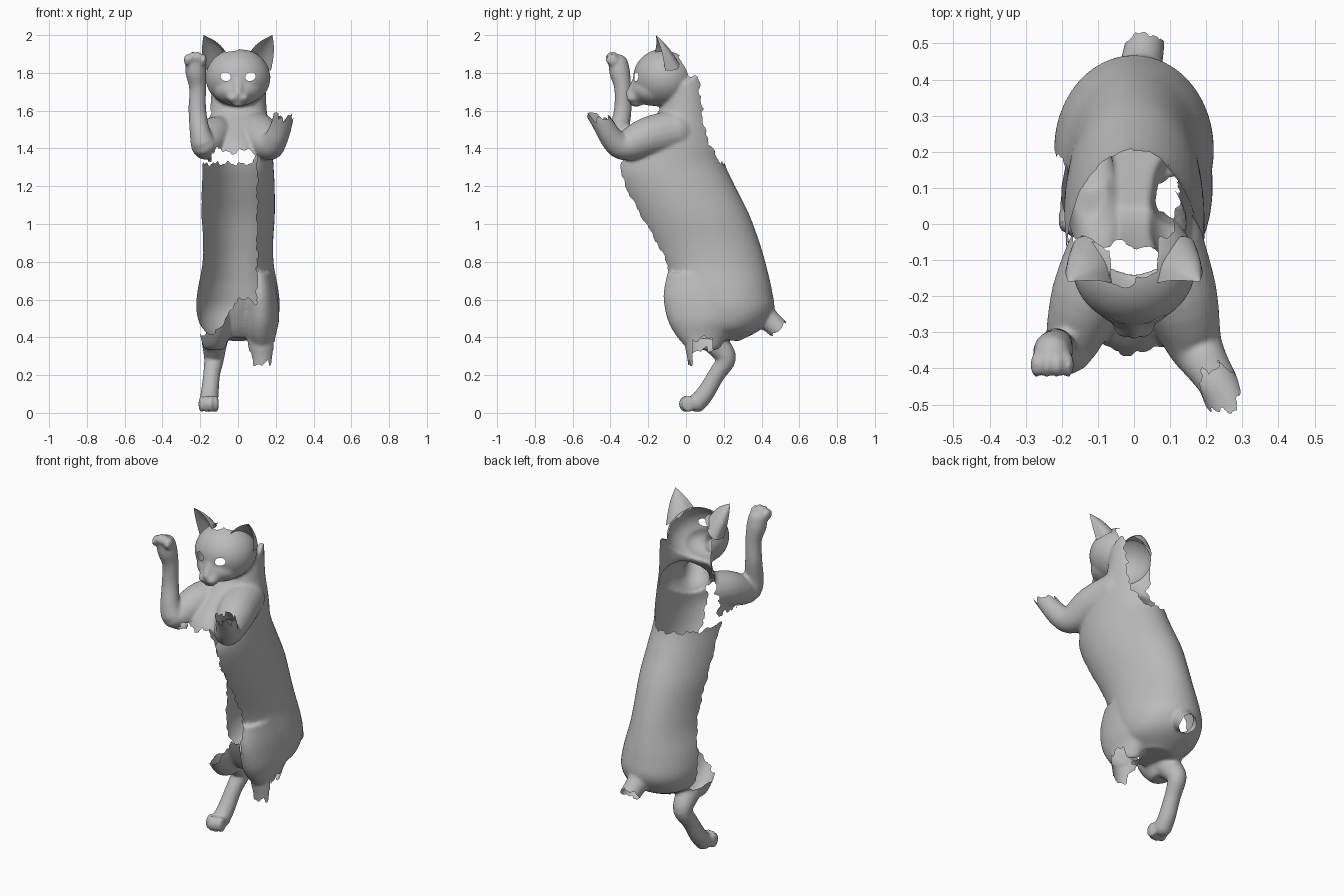
import bpy, bmesh, math
from mathutils import Vector, Matrix

if "Cube" in bpy.data.objects:
    bpy.data.objects.remove(bpy.data.objects["Cube"])

grey = bpy.data.materials.new("plain_grey")
grey.diffuse_color = (0.5, 0.5, 0.5, 1)
grey.use_nodes = True
grey.node_tree.nodes["Principled BSDF"].inputs["Base Color"].default_value = grey.diffuse_color


def spline(pts, n=4):
    """Catmull-Rom interpolation through tuples of any length."""
    p = [Vector(q) for q in pts]
    p = [2 * p[0] - p[1]] + p + [2 * p[-1] - p[-2]]
    out = []
    for i in range(1, len(p) - 2):
        for k in range(n):
            t = k / n
            out.append(0.5 * (2 * p[i] + (p[i + 1] - p[i - 1]) * t
                              + (2 * p[i - 1] - 5 * p[i] + 4 * p[i + 1] - p[i + 2]) * t * t
                              + (3 * p[i] - p[i - 1] - 3 * p[i + 1] + p[i + 2]) * t ** 3))
    return out + [p[-2]]


def skin_rings(bm, rings):
    rows = [[bm.verts.new(c) for c in r] for r in rings]
    n = len(rows[0])
    for a, b in zip(rows, rows[1:]):
        for i in range(n):
            bm.faces.new((a[i], a[(i + 1) % n], b[(i + 1) % n], b[i]))
    bm.faces.new(rows[0][::-1])
    bm.faces.new(rows[-1])


def ball(bm, loc, r):
    r = r if isinstance(r, tuple) else (r, r, r)
    m = Matrix.Translation(loc) @ Matrix.Diagonal((*r, 1))
    bmesh.ops.create_uvsphere(bm, u_segments=32, v_segments=20, radius=1, matrix=m)


def limb(bm, pts):
    """Round tube through (x, y, z, radius) points with ball ends."""
    p = spline(pts)
    rings = []
    for i, q in enumerate(p):
        d = (p[min(i + 1, len(p) - 1)] - p[max(i - 1, 0)]).to_3d().normalized()
        u = d.cross(Vector((1, 0, 0))).normalized()
        w = d.cross(u)
        rings.append([q.to_3d() + q[3] * (u * math.cos(a) + w * math.sin(a))
                      for a in [math.tau * k / 20 for k in range(20)]])
    skin_rings(bm, rings)
    for q in (p[0], p[-1]):
        ball(bm, q.to_3d(), q[3])


bm = bmesh.new()

# torso: front y, front z, back y, back z, half width
torso = [(0.04, .40, .28, .38, .11), (0, .45, .40, .445, .19), (-.045, .54, .465, .54, .22),
         (-.085, .65, .455, .65, .214), (-.14, .78, .425, .78, .19), (-.2, .9, .39, .9, .186),
         (-.285, 1.05, .335, 1.05, .195), (-.365, 1.2, .26, 1.2, .194), (-.39, 1.3, .205, 1.32, .188),
         (-.34, 1.42, .19, 1.42, .18), (-.23, 1.52, .165, 1.52, .165),
         (-.15, 1.59, .14, 1.62, .152), (-.12, 1.65, .13, 1.86, .145)]
rings = []
for fy, fz, by, bz, hw in spline(torso):
    rings.append([((hw * math.sin(a)), (fy + by) / 2 - (by - fy) / 2 * math.cos(a),
                   (fz + bz) / 2 - (bz - fz) / 2 * math.cos(a))
                  for a in [math.tau * k / 48 for k in range(48)]])
skin_rings(bm, rings)

# thighs: x, y, z, half width, half depth
thigh = [(.11, .1, .74, .075, .2), (.118, .11, .62, .092, .23), (.121, .105, .5, .097, .205),
         (.12, .085, .42, .082, .145), (.125, .09, .36, .062, .1), (.125, .1, .335, .05, .075)]
for s in (-1, 1):
    skin_rings(bm, [[(s * x + rx * math.sin(a), y + ry * math.cos(a), z)
                     for a in [math.tau * k / 32 for k in range(32)]]
                    for x, y, z, rx, ry in spline(thigh)])

# legs: one whole, one broken off below the thigh
limb(bm, [(-.122, .12, .41, .075), (-.125, .175, .35, .064),
          (-.127, .212, .285, .053), (-.14, .16, .2, .045), (-.15, .1, .1, .048), (-.155, .06, .054, .05)])
limb(bm, [(.12, .06, .44, .08), (.125, .065, .35, .07), (.128, .07, .28, .062), (.125, .07, .18, .055)])
for i in range(4):
    x = -.194 + .026 * i
    ball(bm, (x, .012 - .014 * (i in (1, 2)), .047), (.015, .037, .045))

# arms: raised one with a paw, and one broken off at the forearm
limb(bm, [(-.08, -.06, 1.48, .1), (-.13, -.2, 1.46, .1), (-.175, -.335, 1.415, .075),
          (-.2, -.355, 1.48, .056), (-.215, -.335, 1.6, .047), (-.214, -.335, 1.72, .045),
          (-.223, -.35, 1.8, .055), (-.226, -.358, 1.845, .053)])
limb(bm, [(.08, -.06, 1.49, .115), (.125, -.2, 1.46, .107), (.165, -.325, 1.415, .08),
          (.198, -.385, 1.445, .064), (.232, -.44, 1.53, .056), (.255, -.51, 1.65, .054)])
for i in range(4):
    ball(bm, (-.27 + .029 * i, -.39, 1.868 + .014 * (i in (1, 2))), (.017, .035, .032))

# tail stub
limb(bm, [(.01, .38, .55, .08), (.02, .44, .49, .06), (.035, .53, .41, .054)])

# head
ball(bm, (0, -.115, 1.775), (.172, .165, .154))
ball(bm, (0, -.17, 1.71), (.13, .12, .085))
ball(bm, (0, -.235, 1.685), (.075, .072, .05))
for s in (-1, 1):
    ball(bm, (s * .024, -.28, 1.668), (.034, .036, .027))
ball(bm, (0, -.264, 1.64), (.038, .034, .02))
limb(bm, [(0, -.2, 1.83, .05), (0, -.25, 1.75, .038), (0, -.297, 1.69, .023)])

# fuse all volumes into one skin
mesh = bpy.data.meshes.new("solid")
bmesh.ops.recalc_face_normals(bm, faces=bm.faces)
bm.to_mesh(mesh)
bm.free()
solid = bpy.data.objects.new("solid", mesh)
bpy.context.collection.objects.link(solid)
rm = solid.modifiers.new("fuse", 'REMESH')
rm.mode, rm.voxel_size = 'VOXEL', .009
sm = solid.modifiers.new("soften", 'SMOOTH')
sm.factor, sm.iterations = .5, 7
skin = bpy.data.meshes.new_from_object(solid.evaluated_get(bpy.context.evaluated_depsgraph_get()))
bpy.data.objects.remove(solid)


def rag(u):
    return .013 * math.sin(47 * u) + .01 * math.sin(113 * u + 1) + .004 * math.sin(260 * u)


def eye(c):
    return math.hypot((abs(c.x) - .066) / .028, (c.z - 1.78 - .1 * (abs(c.x) - .066)) / .023)


def torn(c):
    """True where the skin is missing."""
    x, y, z = c
    d = z - .5
    mid = .21 - .07 * d - .33 * d * d
    if y < -.15 and z > 1.7 and abs(x) < .12 and eye(c) < 1:
        return True
    # broken forearm, thigh and tail
    if x > .12 and y < -.36 and z > 1.565 + 1.3 * rag(x * 2 + y):
        return True
    if x > .03 and y < .24 and z < .45:
        edge = .255 if y < .035 else (.39 if x > .13 and y < .14 else .33)
        if z < edge + rag(x + y):
            return True
    if y > .4 and z < .6 and y - z > .045 + .7 * rag(x * 2):
        return True
    # open belly
    low = .425 + max(0, min((x + .1) / .08, 1)) * .17 + rag(x)
    high = 1.385 + rag(x) if x > -.14 else 1.345
    if x < .1 + .35 * rag(z) and y < mid + rag(z) * .4 and low < z < high:
        if not (z > 1.33 and x < -.14 and y < -.25):
            return True
    # gap between back and chest
    if x < .05 and 1.32 + .6 * rag(x * 2) < z < 1.36 + rag(y) and not (x < -.14 and y < -.25):
        return True
    # open back of shoulders, neck and head
    if z > 1.32 + .6 * rag(x * 2):
        if z < 1.62:
            if x < (.08 if z < 1.5 else .11):
                return y > -.05 + rag(z)
            return y > (.17 - .39 * (z - 1.32) if z < 1.5 else .09) + .6 * rag(z)
        if x > .11 and z < 1.86:
            return y > .075 - .9 * max(0, z - 1.75) + .5 * rag(z)
        slope = .4 if abs(x) > .065 else 1.25
        return y > (-.03 if x < 0 else 0) - slope * max(0, z - 1.805) + .4 * rag(x)
    return False


bm = bmesh.new()
bm.from_mesh(skin)
bmesh.ops.delete(bm, geom=[f for f in bm.faces if torn(f.calc_center_median())], context='FACES')

# drop loose scraps
seen = set()
scraps = []
for f in bm.faces:
    if f in seen:
        continue
    seen.add(f)
    part, stack = [f], [f]
    while stack:
        for e in stack.pop().edges:
            for g in e.link_faces:
                if g not in seen:
                    seen.add(g)
                    part.append(g)
                    stack.append(g)
    if len(part) < 300:
        scraps += part
bmesh.ops.delete(bm, geom=scraps, context='FACES')

# even out torn edges, then clean eye rims
rim = [v for v in bm.verts if v.is_boundary]
for _ in range(2):
    moved = []
    for v in rim:
        near = [e.other_vert(v).co for e in v.link_edges if e.is_boundary]
        moved.append(v.co * .5 + sum(near, Vector()) / len(near) * .5)
    for v, c in zip(rim, moved):
        v.co = c
for v in rim:
    c = v.co
    if c.y < -.15 and 1.72 < c.z < 1.84 and abs(c.x) < .12:
        k = eye(c)
        if .5 < k < 1.6:
            cx = math.copysign(.066, c.x)
            c.x, c.z = cx + (c.x - cx) / k, 1.78 + (c.z - 1.78) / k
bm.to_mesh(skin)
bm.free()


def add(name, me):
    me.materials.clear()
    me.materials.append(grey)
    me.polygons.foreach_set("use_smooth", [True] * len(me.polygons))
    me.update()
    bpy.context.collection.objects.link(bpy.data.objects.new(name, me))


add("cat_skin", skin)

# ears: cupped shells open to the front
for s, name in ((1, "left_ear"), (-1, "right_ear")):
    bm = bmesh.new()
    arc = spline([(.06, -.165, 1.905), (.075, -.1, 1.9), (.118, -.04, 1.855),
                  (.164, -.045, 1.82), (.174, -.11, 1.81)], 4)
    tip = Vector((.182, -.16, 2.0))
    rows = []
    for k in range(9):
        t = k / 8
        bulge = math.sin(math.pi * t) * .012
        rows.append([bm.verts.new((s * p.x, p.y, p.z)) for p in
                     (b.lerp(tip, t) + Vector(((i / 8 - 1) * bulge, bulge * .5, bulge * .6))
                      for i, b in enumerate(arc))])
    for a, b in zip(rows, rows[1:]):
        for i in range(len(arc) - 1):
            q = (a[i], a[i + 1], b[i + 1], b[i])
            bm.faces.new(q if s > 0 else q[::-1])
    bmesh.ops.remove_doubles(bm, verts=bm.verts, dist=.0005)
    me = bpy.data.meshes.new(name)
    bm.to_mesh(me)
    bm.free()
    add(name, me)
